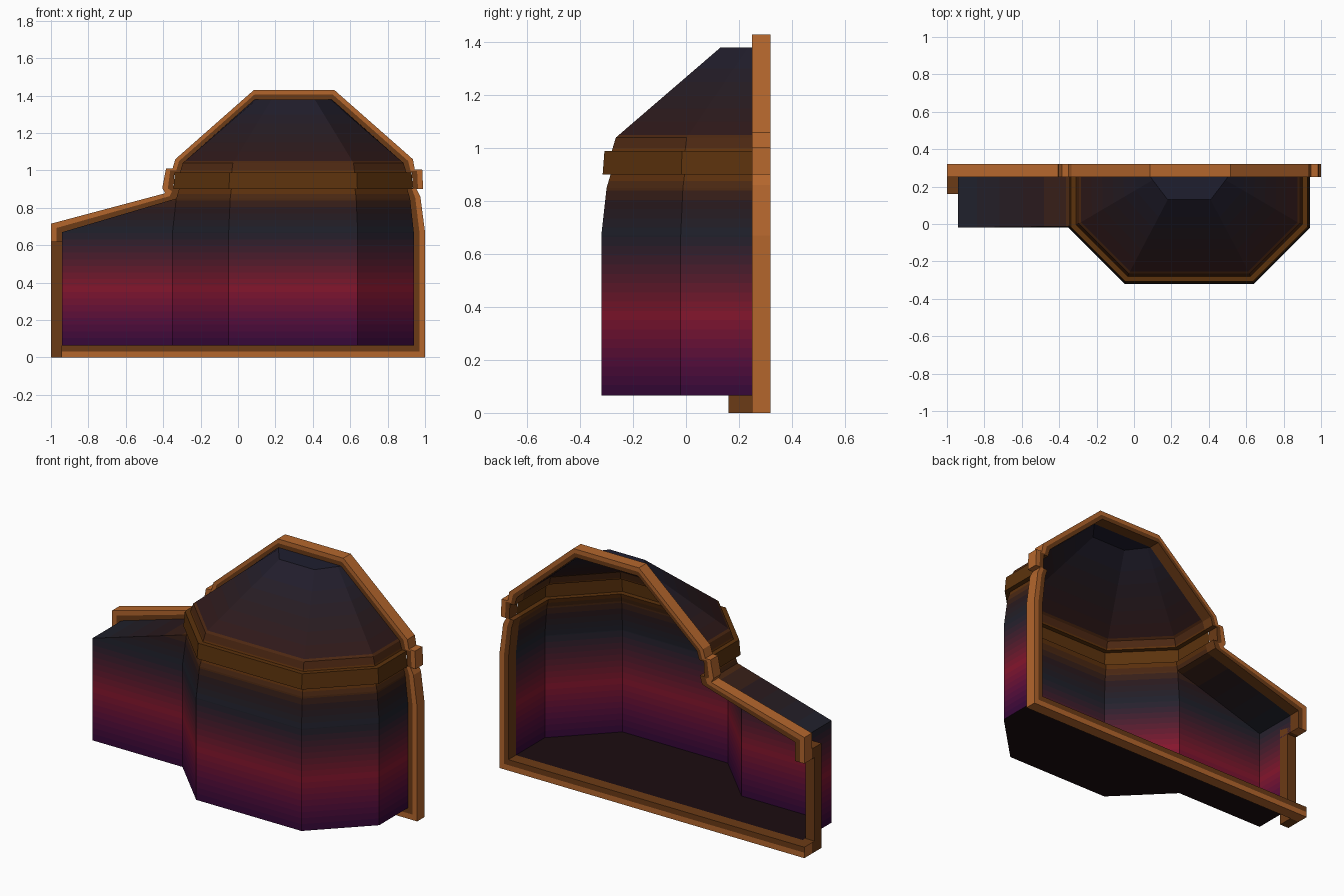
import bpy, bmesh
from mathutils import Vector

if "Cube" in bpy.data.objects:
    bpy.data.objects.remove(bpy.data.objects["Cube"])

BACK, CX = 0.25, 0.295      # open back plane, tower mirror axis

# Vertical colour ramp of the shell: (height, display colour)
RAMP = [(0.06, (.20, .06, .23)), (0.20, (.34, .08, .24)), (0.37, (.52, .11, .19)),
        (0.52, (.32, .13, .19)), (0.67, (.14, .15, .19)), (0.80, (.18, .12, .13)),
        (0.89, (.36, .20, .08)), (1.00, (.38, .21, .08)), (1.06, (.20, .12, .12)),
        (1.20, (.17, .13, .15)), (1.38, (.14, .14, .20))]


def material(name, rgb):
    m = bpy.data.materials.get(name) or bpy.data.materials.new(name)
    m.diffuse_color = (*[c ** 2.2 for c in rgb], 1)
    m.use_nodes = True
    m.node_tree.nodes["Principled BSDF"].inputs["Base Color"].default_value = m.diffuse_color
    return m


def ramp(z):
    for (z0, a), (z1, b) in zip(RAMP, RAMP[1:]):
        if z <= z1:
            t = max(0, (z - z0) / (z1 - z0))
            return [p + (q - p) * t for p, q in zip(a, b)]
    return RAMP[-1][1]


def link(name, bm, mats):
    me = bpy.data.meshes.new(name)
    bm.to_mesh(me)
    bm.free()
    for m in mats:
        me.materials.append(m)
    ob = bpy.data.objects.new(name, me)
    bpy.context.collection.objects.link(ob)
    return ob


def surface(name, faces, step=0.0, rgb=None):
    """Sheet from point loops; step > 0 cuts it into height bands of the ramp."""
    bm = bmesh.new()
    for f in faces:
        bm.faces.new([bm.verts.new(p) for p in f])
    bmesh.ops.remove_doubles(bm, verts=bm.verts, dist=1e-4)
    mats = [] if step else [material(name + "_colour", rgb)]
    if step:
        for i in range(1, int(1.4 / step)):
            bmesh.ops.bisect_plane(bm, geom=bm.verts[:] + bm.edges[:] + bm.faces[:], dist=1e-5,
                                   plane_co=(0, 0, i * step), plane_no=(0, 0, 1))
        for f in bm.faces:
            z = f.calc_center_median().z
            m = material(f"band_{int(z / step)}_{step}", ramp((int(z / step) + .5) * step))
            if m not in mats:
                mats.append(m)
            f.material_index = mats.index(m)
    return link(name, bm, mats)


def ring(d, z):
    """Half-octagon tower plan inset by d, from back left round the front to back right."""
    half = [(-.35 + d, BACK), (-.35 + d, -.02 + .414 * d), (-.05 + .414 * d, -.32 + d)]
    return [Vector((x, y, z)) for x, y in half + [(2 * CX - x, y) for x, y in half[::-1]]]


def loft(rings, skip_left=False):
    return [(a[j], a[j + 1], b[j + 1], b[j]) for a, b in zip(rings, rings[1:])
            for j in range(1 if skip_left else 0, 5)]


# Tower wall (left side is open into the annex up to its roof)
low, mid, eave, neck = ring(0, .065), ring(0, .67), ring(.02, .85), ring(.035, .9)
surface("tower_wall", loft([low, mid, eave], True) + loft([eave, neck]), .035)

# Projecting belt
belt_top = ring(.04, .99)
surface("tower_belt", loft([neck, ring(.005, .9), ring(.012, .99), belt_top]), 0, (.36, .21, .08))

# Faceted dome with flat cap
half = [(.09, BACK), (.10, .235), (.18, .13)]
cap = [Vector((x, y, 1.38)) for x, y in half + [(2 * CX - x, y) for x, y in half[::-1]]]
surface("dome", loft([belt_top, ring(.055, 1.04), cap]) + [cap], .05)

# Annex with sloped roof and a doorway notch at the back of its end wall
X, F, D, DZ = -.94, -.02, .16, .56
surface("annex", [
    [(X, F, .065), low[1], mid[1], eave[1], (X, F, .67)],
    [(X, F, .67), eave[1], eave[0], (X, BACK, .67)],
    [(X, D, .065), (X, F, .065), (X, F, .67), (X, D, .67)],
    [(X, BACK, DZ), (X, D, DZ), (X, D, .67), (X, BACK, .67)]], .035)

# Floor
surface("floor", [[(X, BACK, .065), *low[:0:-1][:-1], low[1], (X, F, .065)]], 0, (.13, .08, .09))

# Frame following the cut outline: inner and outer points (x, z)
inner = [(X, DZ), (X, .67), (-.33, .85), (-.315, .9), (-.345, .9), (-.34, .99), (-.31, .99),
         (-.295, 1.04), (.09, 1.38), (.50, 1.38), (.885, 1.04), (.90, .99), (.93, .99),
         (.935, .9), (.905, .9), (.92, .85), (.94, .67), (.94, .065), (-1, .065)]
outer = [(-1, DZ), (-1, .715), (-.40, .875), (-.39, .88), (-.405, .905), (-.385, 1.01), (-.35, 1.01),
         (-.335, 1.06), (.085, 1.43), (.515, 1.43), (.935, 1.06), (.945, 1.005), (.985, 1.005),
         (.99, .9), (.955, .9), (.975, .86), (1, .67), (1, 0), (-1, 0)]
bright, dark = material("frame_bright", (.70, .40, .19)), material("frame_dark", (.42, .24, .11))
bm = bmesh.new()
sections = []
for i, o in zip(inner, outer):
    m = [(a + b) / 2 for a, b in zip(i, o)]
    path = [(o, .25), (o, .32), (m, .32), (i, .32), (i, .25), (m, .25)]
    sections.append([bm.verts.new((p[0], y, p[1])) for p, y in path])
for a, b in zip(sections, sections[1:]):
    for k in range(6):
        n = (k + 1) % 6
        bm.faces.new((a[k], a[n], b[n], b[k])).material_index = int(k in (2, 3, 4))
bm.faces.new(sections[0])
bm.faces.new(sections[-1][::-1])
bmesh.ops.recalc_face_normals(bm, faces=bm.faces)
link("outline_frame", bm, [bright, dark])


# Doorway trim on the annex end
def box(name, lo, hi):
    bm = bmesh.new()
    bmesh.ops.create_cube(bm, size=1)
    for v in bm.verts:
        v.co = [(a + b) / 2 + c * (b - a) for a, b, c in zip(lo, hi, v.co)]
    link(name, bm, [dark])


box("door_jamb", (-1, .16, .065), (X, .225, DZ))
box("door_lintel", (-1, .16, DZ), (X, BACK, DZ + .06))
box("door_threshold", (-1, .16, 0), (X, BACK, .065))
